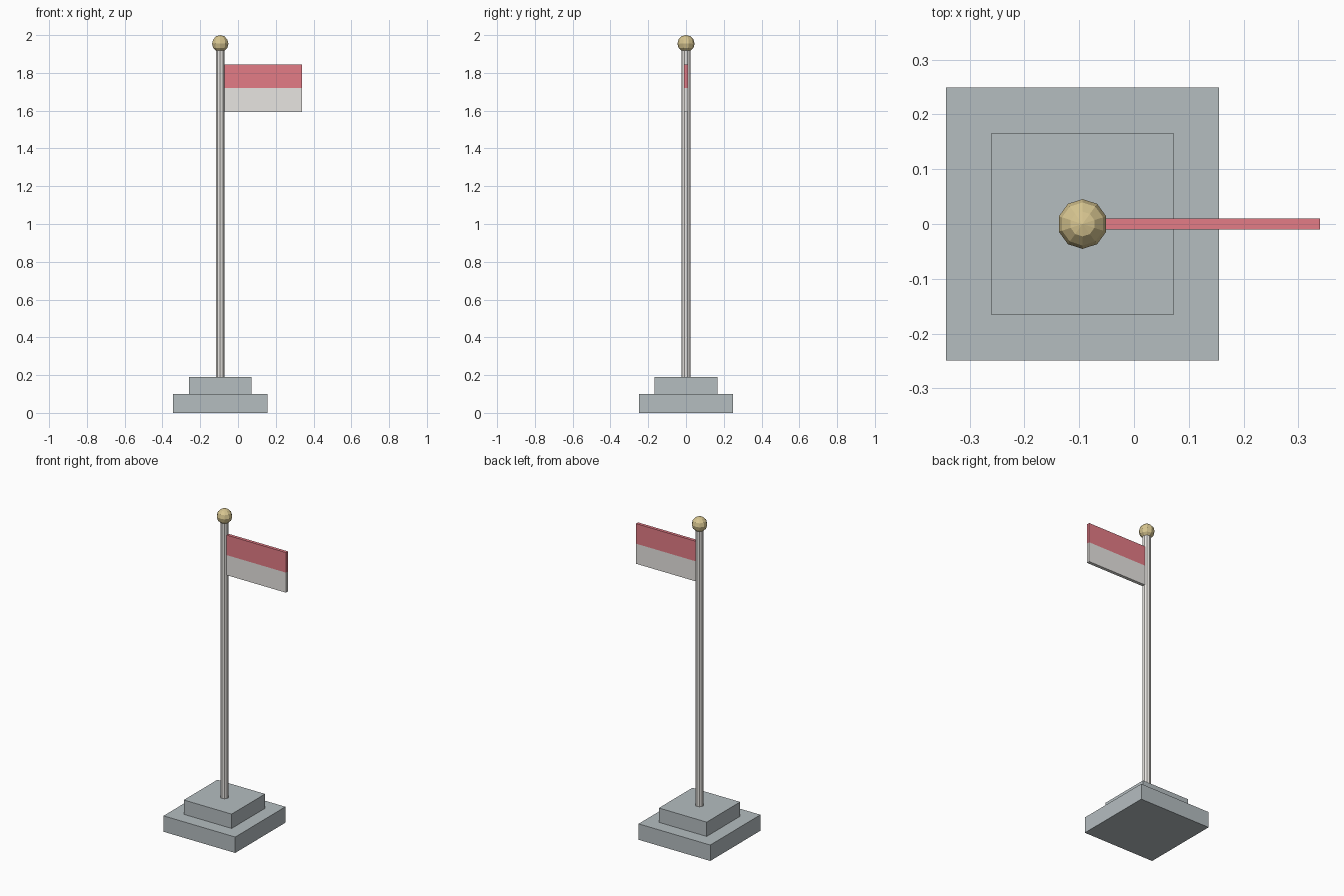
import bpy, bmesh
from mathutils import Matrix, Vector

if "Cube" in bpy.data.objects:
    bpy.data.objects.remove(bpy.data.objects["Cube"])

CX = -0.094  # pole axis


def material(name, rgb):
    m = bpy.data.materials.new(name)
    m.diffuse_color = (*rgb, 1)
    m.use_nodes = True
    m.node_tree.nodes["Principled BSDF"].inputs["Base Color"].default_value = m.diffuse_color
    return m


stone = material("stone grey", (0.46, 0.51, 0.53))
white = material("off white", (0.82, 0.80, 0.77))
red = material("flag red", (0.77, 0.20, 0.24))
gold = material("dull gold", (0.68, 0.56, 0.28))


def finish(name, bm, *mats):
    mesh = bpy.data.meshes.new(name)
    bm.to_mesh(mesh)
    bm.free()
    for m in mats:
        mesh.materials.append(m)
    obj = bpy.data.objects.new(name, mesh)
    bpy.context.collection.objects.link(obj)
    return obj


def box(lo, hi):
    lo, hi = Vector(lo), Vector(hi)
    bm = bmesh.new()
    bmesh.ops.create_cube(bm, size=1, matrix=Matrix.Translation((lo + hi) / 2)
                          @ Matrix.Diagonal((*(hi - lo), 1)))
    return bm


# Two stepped plinth blocks
for name, half, z0, z1 in (("lower_base", 0.249, 0, 0.10),
                           ("upper_base", 0.166, 0.10, 0.19)):
    finish(name, box((CX - half, -half, z0), (CX + half, half, z1)), stone)

# Pole
bm = bmesh.new()
bmesh.ops.create_cone(bm, cap_ends=True, segments=10, radius1=0.025, radius2=0.025,
                      depth=1.75, matrix=Matrix.Translation((CX, 0, 1.055)))
finish("pole", bm, white)

# Faceted ball on top
bm = bmesh.new()
bmesh.ops.create_uvsphere(bm, u_segments=10, v_segments=6, radius=0.0455,
                          matrix=Matrix.Translation((CX, 0, 1.9545)))
finish("ball_finial", bm, gold)

# Flag, cut at mid height into a red and a white band
MID = 1.719
bm = box((-0.08, -0.01, 1.593), (0.34, 0.01, 1.845))
bmesh.ops.bisect_plane(bm, geom=bm.verts[:] + bm.edges[:] + bm.faces[:],
                       plane_co=(0, 0, MID), plane_no=(0, 0, 1))
for f in bm.faces:
    f.material_index = int(f.calc_center_median().z > MID)
finish("flag", bm, white, red)
